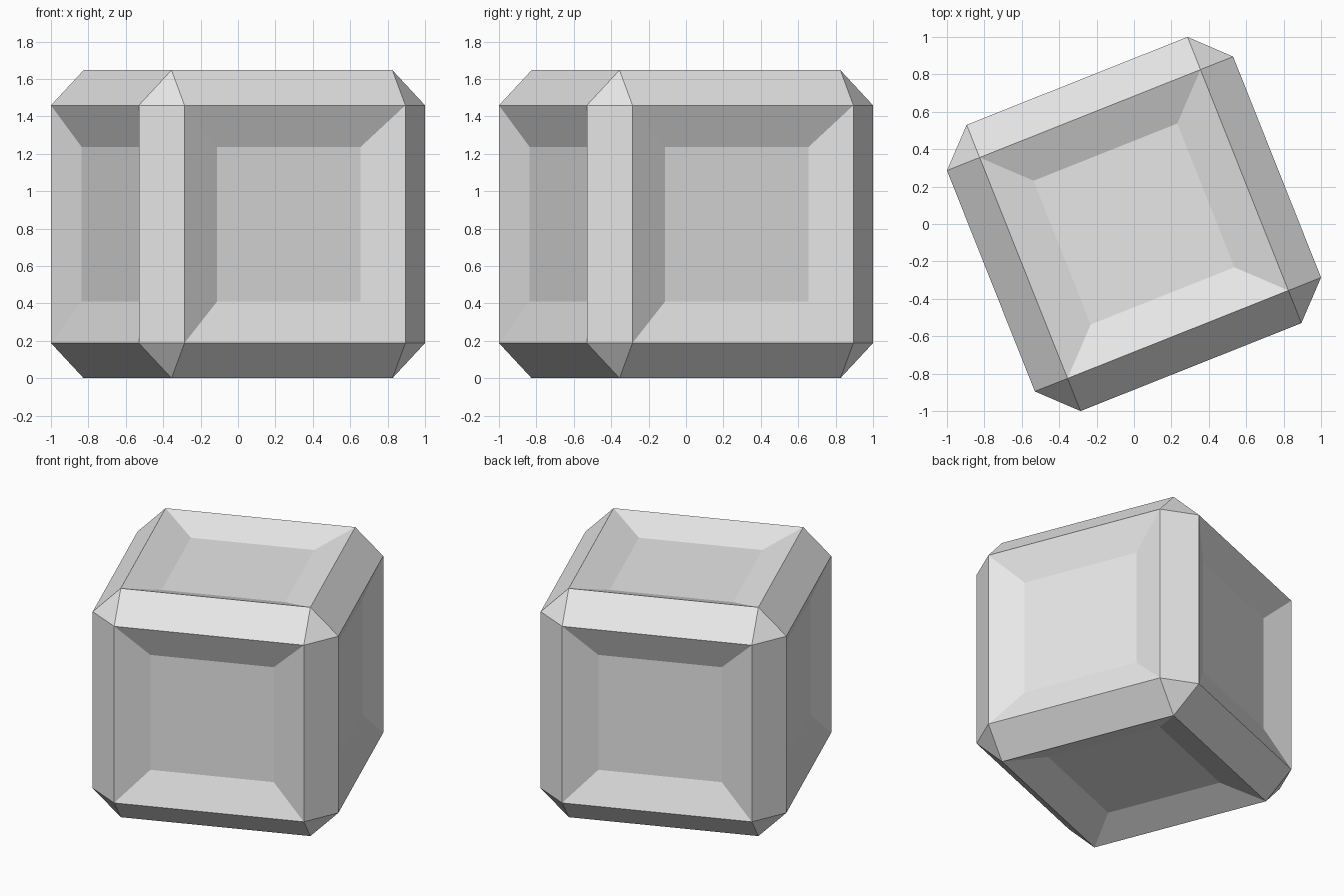
import bpy, bmesh, math
from mathutils import Matrix

old = bpy.data.objects.get("Cube")
if old:
    bpy.data.objects.remove(old, do_unlink=True)

SIZE = 1.647      # full width of the block
CHAMFER = 0.188   # width of the cut edges
INSET = 0.222     # sloped border of each recess
DEPTH = 0.088     # depth of each recess
TURN = math.radians(21.7)

# Single plain grey
grey = bpy.data.materials.new("light_grey")
grey.use_nodes = True
colour = (0.8, 0.8, 0.8, 1.0)
grey.diffuse_color = colour
grey.node_tree.nodes["Principled BSDF"].inputs["Base Color"].default_value = colour

# Cube with chamfered edges and corners
bm = bmesh.new()
bmesh.ops.create_cube(bm, size=SIZE)
bmesh.ops.bevel(bm, geom=bm.edges[:], offset=CHAMFER, offset_type='OFFSET',
                segments=1, profile=0.5, affect='EDGES')

# Sunken panel with sloped walls on each of the six sides
bm.normal_update()
sides = [f for f in bm.faces if max(abs(c) for c in f.normal) > 0.99]
bmesh.ops.inset_individual(bm, faces=sides, thickness=INSET, depth=-DEPTH,
                           use_even_offset=True)

# Turn about the vertical axis and stand on the ground
bm.transform(Matrix.Translation((0, 0, SIZE / 2)) @ Matrix.Rotation(TURN, 4, 'Z'))
bmesh.ops.recalc_face_normals(bm, faces=bm.faces[:])

mesh = bpy.data.meshes.new("panelled_block")
bm.to_mesh(mesh)
bm.free()
mesh.materials.append(grey)
block = bpy.data.objects.new("panelled_block", mesh)
bpy.context.collection.objects.link(block)
